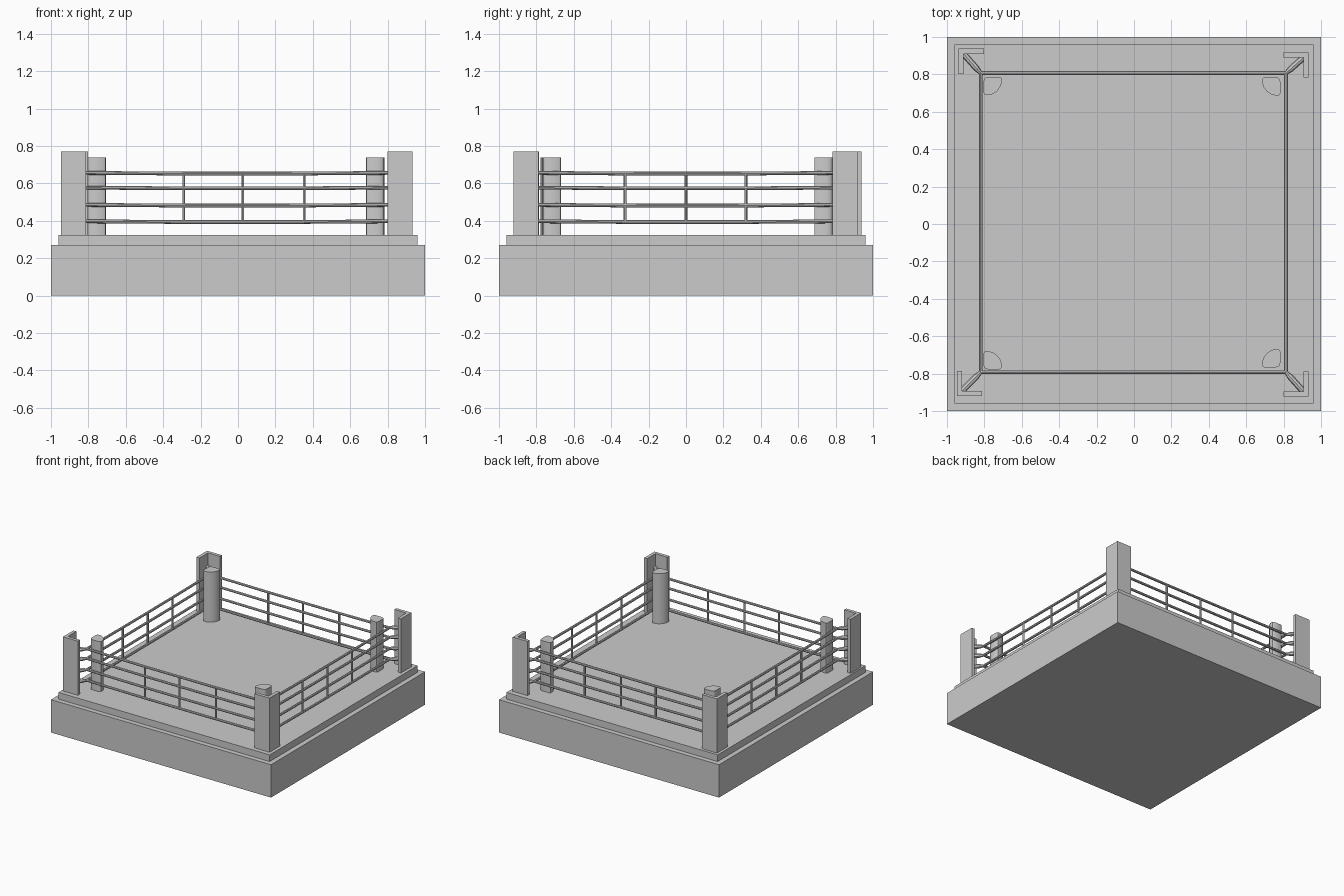
import bpy, bmesh
from mathutils import Vector, Matrix

if "Cube" in bpy.data.objects:
    bpy.data.objects.remove(bpy.data.objects["Cube"])


def finish(name, bm, smooth=False):
    bmesh.ops.recalc_face_normals(bm, faces=bm.faces)
    me = bpy.data.meshes.new(name)
    bm.to_mesh(me)
    bm.free()
    ob = bpy.data.objects.new(name, me)
    bpy.context.collection.objects.link(ob)
    if smooth:
        bpy.ops.object.select_all(action='DESELECT')
        bpy.context.view_layer.objects.active = ob
        ob.select_set(True)
        bpy.ops.object.shade_smooth_by_angle(angle=0.7)
    return ob


def prism(name, pts, z0, z1, smooth=False):
    bm = bmesh.new()
    face = bm.faces.new([bm.verts.new((x, y, z0)) for x, y in pts])
    top = bmesh.ops.extrude_face_region(bm, geom=[face], use_keep_orig=True)
    verts = [g for g in top['geom'] if isinstance(g, bmesh.types.BMVert)]
    bmesh.ops.translate(bm, verts=verts, vec=(0, 0, z1 - z0))
    return finish(name, bm, smooth)


def tube(bm, a, b, r1, r2=None, sides=8):
    a, b = Vector(a), Vector(b)
    d = b - a
    m = Matrix.Translation((a + b) / 2) @ d.to_track_quat('Z', 'Y').to_matrix().to_4x4()
    bmesh.ops.create_cone(bm, cap_ends=True, segments=sides, radius1=r1,
                          radius2=r1 if r2 is None else r2, depth=d.length, matrix=m)


def square(h):
    return [(-h, -h), (h, -h), (h, h), (-h, h)]


# Stage and canvas deck
DECK = 0.325
prism("stage_base", square(1.0), 0, 0.27)
prism("canvas_deck", square(0.96), 0.27, DECK)

# Corners: sign x, sign y, post outer corner, pad outer corner
corners = [
    ("front_left", -1, -1, (-0.947, -0.92), (-0.805, -0.778)),
    ("front_right", 1, -1, (0.933, -0.923), (0.783, -0.767)),
    ("back_right", 1, 1, (0.933, 0.917), (0.783, 0.785)),
    ("back_left", -1, 1, (-0.938, 0.937), (-0.805, 0.787)),
]
POST = [(0, 0), (0.135, 0), (0.135, 0.027), (0.027, 0.027), (0.027, 0.135), (0, 0.135)]
PAD = [(0.012, 0.003), (0.03, 0), (0.085, 0), (0.097, 0.008), (0.098, 0.03), (0.09, 0.053),
       (0.073, 0.076), (0.05, 0.092), (0.028, 0.098), (0.008, 0.097), (0, 0.085),
       (0, 0.03), (0.003, 0.012)]

# Rope rectangle
X0, X1, Y0, Y1 = -0.82, 0.813, -0.793, 0.807
LEVELS = (0.397, 0.485, 0.577, 0.656)

for name, sx, sy, post, pad in corners:
    # Angle-iron post and rounded corner pad
    prism(name + "_post", [(post[0] - sx * u, post[1] - sy * v) for u, v in POST], DECK, 0.77)
    prism(name + "_pad", [(pad[0] - sx * u, pad[1] - sy * v) for u, v in PAD], DECK, 0.737, True)
    # Turnbuckles joining the ropes to the post
    bm = bmesh.new()
    rope = Vector((X0 if sx < 0 else X1, Y0 if sy < 0 else Y1, 0))
    end = Vector((post[0] - sx * 0.026, post[1] - sy * 0.026, 0))
    for z in LEVELS:
        up = Vector((0, 0, z))
        a, b, c = (rope.lerp(end, t) + up for t in (0, 0.25, 1))
        tube(bm, a, b, 0.010, 0.017)
        tube(bm, b, c, 0.017)
    finish(name + "_turnbuckles", bm, True)

# Ropes with a slight sag, and the vertical ties between them
sides = [
    ("front", (X0, Y0), (X1, Y0), (-0.29, 0.025, 0.355), 0),
    ("back", (X0, Y1), (X1, Y1), (-0.29, 0.025, 0.355), 0),
    ("left", (X0, Y0), (X0, Y1), (-0.325, 0.0, 0.32), 1),
    ("right", (X1, Y0), (X1, Y1), (-0.325, 0.0, 0.32), 1),
]
for name, p, q, ties, axis in sides:
    p, q = Vector((*p, 0)), Vector((*q, 0))
    bm = bmesh.new()
    for z in LEVELS:
        stops = [p.lerp(q, t) + Vector((0, 0, z - s))
                 for t, s in ((0, 0), (0.33, 0.004), (0.67, 0.004), (1, 0))]
        for a, b in zip(stops, stops[1:]):
            tube(bm, a, b, 0.010)
    finish(name + "_ropes", bm, True)
    bm = bmesh.new()
    for t in ties:
        v = p.copy()
        v[axis] = t
        tube(bm, v + Vector((0, 0, LEVELS[0])), v + Vector((0, 0, LEVELS[-1])), 0.008, sides=6)
    finish(name + "_rope_ties", bm, True)
